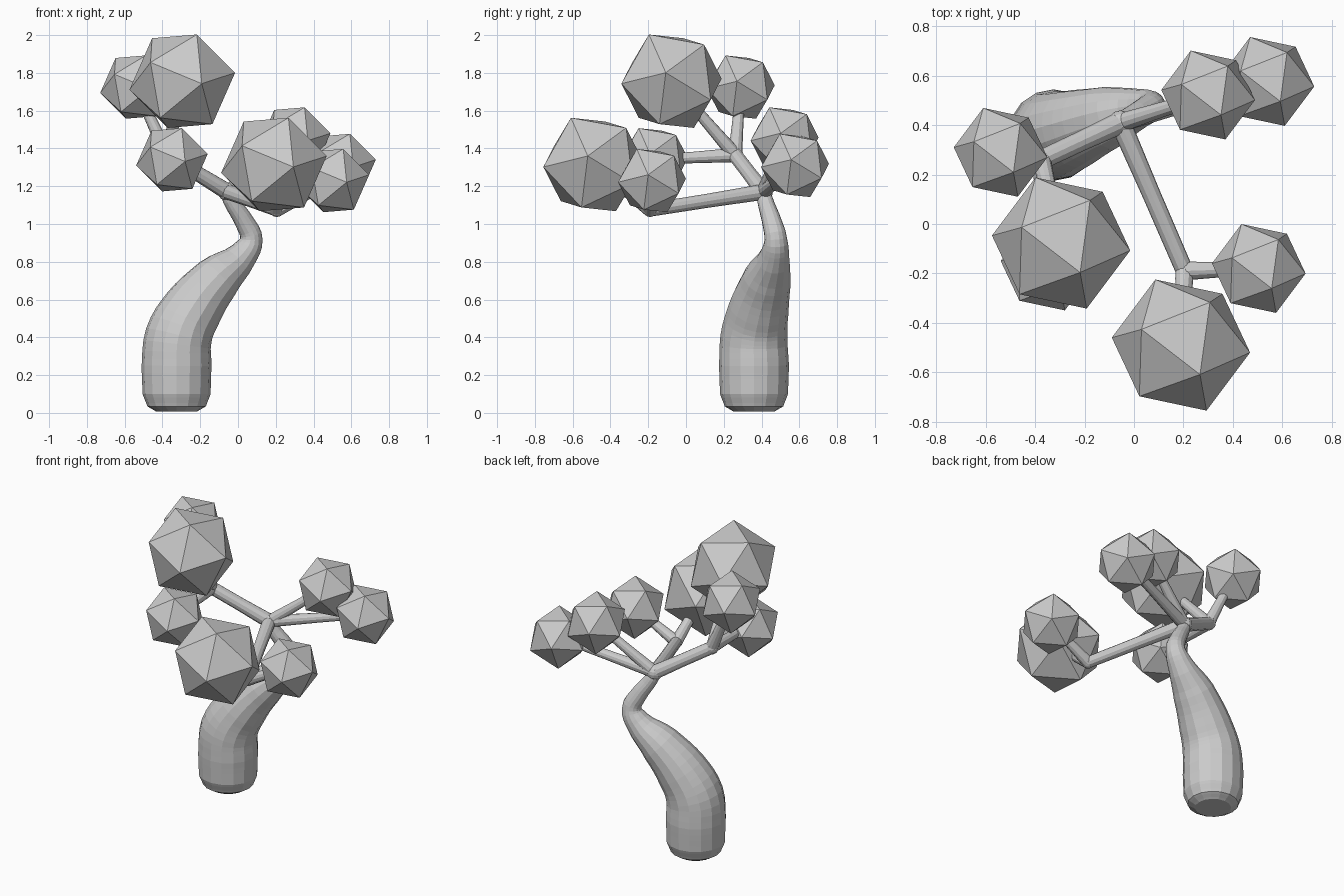
import bpy, bmesh
from mathutils import Vector, Matrix

if "Cube" in bpy.data.objects:
    bpy.data.objects.remove(bpy.data.objects["Cube"])


def tube(name, points, sides_res=4, steps=5):
    """Tapered tube through (x, y, z, radius) points, converted to mesh."""
    cu = bpy.data.curves.new(name, 'CURVE')
    cu.dimensions = '3D'
    cu.bevel_depth = 1.0
    cu.bevel_resolution = sides_res
    cu.resolution_u = steps
    cu.use_fill_caps = True
    sp = cu.splines.new('BEZIER')
    sp.bezier_points.add(len(points) - 1)
    for bp, (x, y, z, r) in zip(sp.bezier_points, points):
        bp.co = (x, y, z)
        bp.radius = r
        bp.handle_left_type = bp.handle_right_type = 'AUTO'
    sp.use_smooth = False
    ob = bpy.data.objects.new(name, cu)
    bpy.context.collection.objects.link(ob)
    bpy.ops.object.select_all(action='DESELECT')
    ob.select_set(True)
    bpy.context.view_layer.objects.active = ob
    bpy.ops.object.convert(target='MESH')
    return bpy.context.object


def frame(p, q):
    """Orthonormal frame with z along p and x towards q."""
    z = p.normalized()
    x = (q - z * q.dot(z)).normalized()
    return Matrix((x, z.cross(x), z)).transposed()


def foliage(name, loc, radius):
    """Icosahedron, all sharing the same tilt."""
    bm = bmesh.new()
    bmesh.ops.create_icosphere(bm, subdivisions=1, radius=radius)
    top = max(bm.verts, key=lambda v: v.co.z)
    near = top.link_edges[0].other_vert(top)
    rot = frame(Vector((.077, -.119, .247)), Vector((.117, .172, .194))) @ \
        frame(top.co, near.co).transposed()
    bm.transform(rot.to_4x4())
    me = bpy.data.meshes.new(name)
    bm.to_mesh(me)
    bm.free()
    ob = bpy.data.objects.new(name, me)
    ob.location = loc
    bpy.context.collection.objects.link(ob)


# Trunk: swollen base, leaning right then kinking back left
tube("trunk", [
    (-.325, .36, .008, .11), (-.325, .36, .035, .155), (-.325, .36, .10, .18),
    (-.325, .36, .25, .185), (-.315, .36, .40, .178), (-.24, .385, .55, .16),
    (-.11, .43, .71, .128), (.03, .47, .84, .077), (.07, .475, .92, .06),
    (.035, .455, 1.01, .052), (-.04, .418, 1.13, .042), (-.07, .405, 1.20, .03),
], sides_res=6, steps=4)

# Foliage clumps: position and radius
S, B = .193, .285
clumps = {
    "upper_left": ((-.54, .29, 1.725), S),
    "top": ((-.295, -.077, 1.756), B),
    "lower_left": ((-.35, -.17, 1.34), S),
    "front": ((.19, -.49, 1.315), B),
    "front_right": ((.505, -.18, 1.23), S),
    "back_inner": ((.30, .522, 1.45), S),
    "back_outer": ((.54, .577, 1.31), S),
}
for key, (loc, r) in clumps.items():
    foliage("foliage_" + key, loc, r)

# Branches: main limbs leave the fork, twigs run into the clumps
fork = (-.055, .41, 1.17)
left = (-.375, .26, 1.365)
front = (.205, -.19, 1.075)


def limb(name, a, b, r0, r1):
    mid = (Vector(a) + Vector(b)) / 2
    tube(name, [(*a, r0), (*mid, (r0 + r1) / 2 * .95), (*b, r1)])


limb("limb_left", fork, left, .045, .04)
limb("limb_front", fork, front, .042, .036)
for parent, start, keys in (
        ("left", left, ("upper_left", "top", "lower_left")),
        ("front", front, ("front", "front_right")),
        ("fork", fork, ("back_inner", "back_outer"))):
    for k in keys:
        limb("branch_" + k, start, clumps[k][0], .038, .026)

# Rounded knots where limbs divide
for name, p, r in (("knot_left", left, .043), ("knot_front", front, .038),
                   ("knot_fork", fork, .05)):
    bpy.ops.mesh.primitive_uv_sphere_add(segments=12, ring_count=8, radius=r, location=p)
    bpy.context.object.name = name
